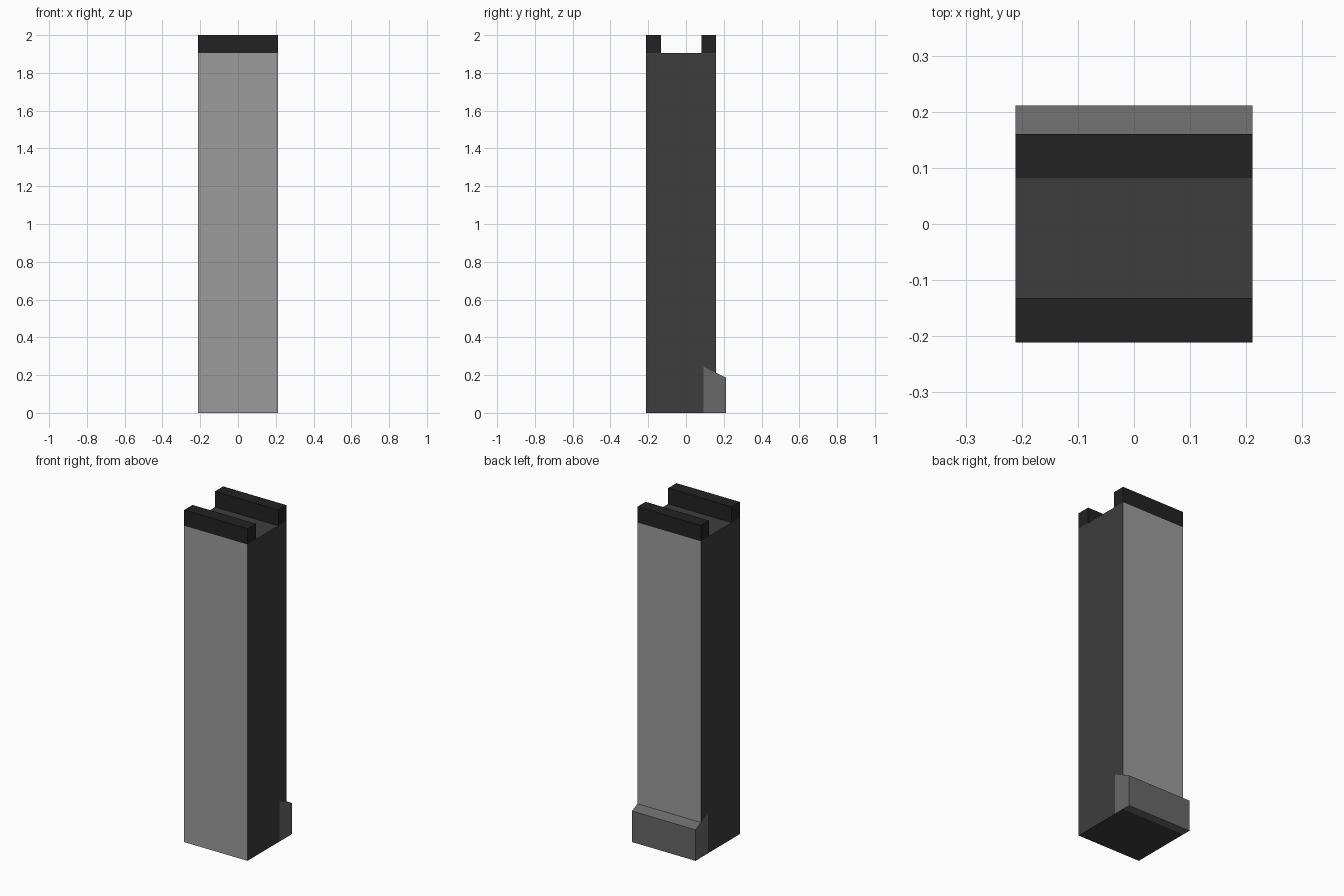
import bpy, bmesh

if "Cube" in bpy.data.objects:
    bpy.data.objects.remove(bpy.data.objects["Cube"])

W = 0.211  # half width


def material(name, v):
    m = bpy.data.materials.new(name)
    m.diffuse_color = (v, v, v, 1)
    m.use_nodes = True
    m.node_tree.nodes["Principled BSDF"].inputs["Base Color"].default_value = m.diffuse_color
    return m


light = material("light_grey", 0.33)
dark = material("dark_grey", 0.047)
black = material("near_black", 0.016)
mid = material("mid_grey", 0.14)


def extrude_x(name, profile, half, mats):
    """Extrude a (y, z) profile along x, centred on x = 0."""
    bm = bmesh.new()
    face = bm.faces.new([bm.verts.new((-half, y, z)) for y, z in profile])
    new = bmesh.ops.extrude_face_region(bm, geom=[face])["geom"]
    bmesh.ops.translate(bm, vec=(2 * half, 0, 0),
                        verts=[g for g in new if isinstance(g, bmesh.types.BMVert)])
    bmesh.ops.recalc_face_normals(bm, faces=bm.faces)
    me = bpy.data.meshes.new(name)
    bm.to_mesh(me)
    bm.free()
    for m in mats:
        me.materials.append(m)
    ob = bpy.data.objects.new(name, me)
    bpy.context.collection.objects.link(ob)
    return ob


def rect(y0, y1, z0, z1):
    return [(y0, z0), (y1, z0), (y1, z1), (y0, z1)]


# Tall body: dark sides and ends, light front and back
body = extrude_x("body", rect(-W, 0.16, 0, 1.905), W, [dark, light])
for p in body.data.polygons:
    p.material_index = 1 if abs(p.normal.y) > 0.9 else 0

# Two rails along the top edges
for name, y0, y1 in (("front_rail", -W, -0.132), ("back_rail", 0.083, 0.16)):
    extrude_x(name, rect(y0, y1, 1.905, 2.0), W, [black])

# Sloped foot block at the back
extrude_x("back_foot", [(0.092, 0), (W, 0), (W, 0.187), (0.092, 0.244)],
          W + 0.0006, [mid])
